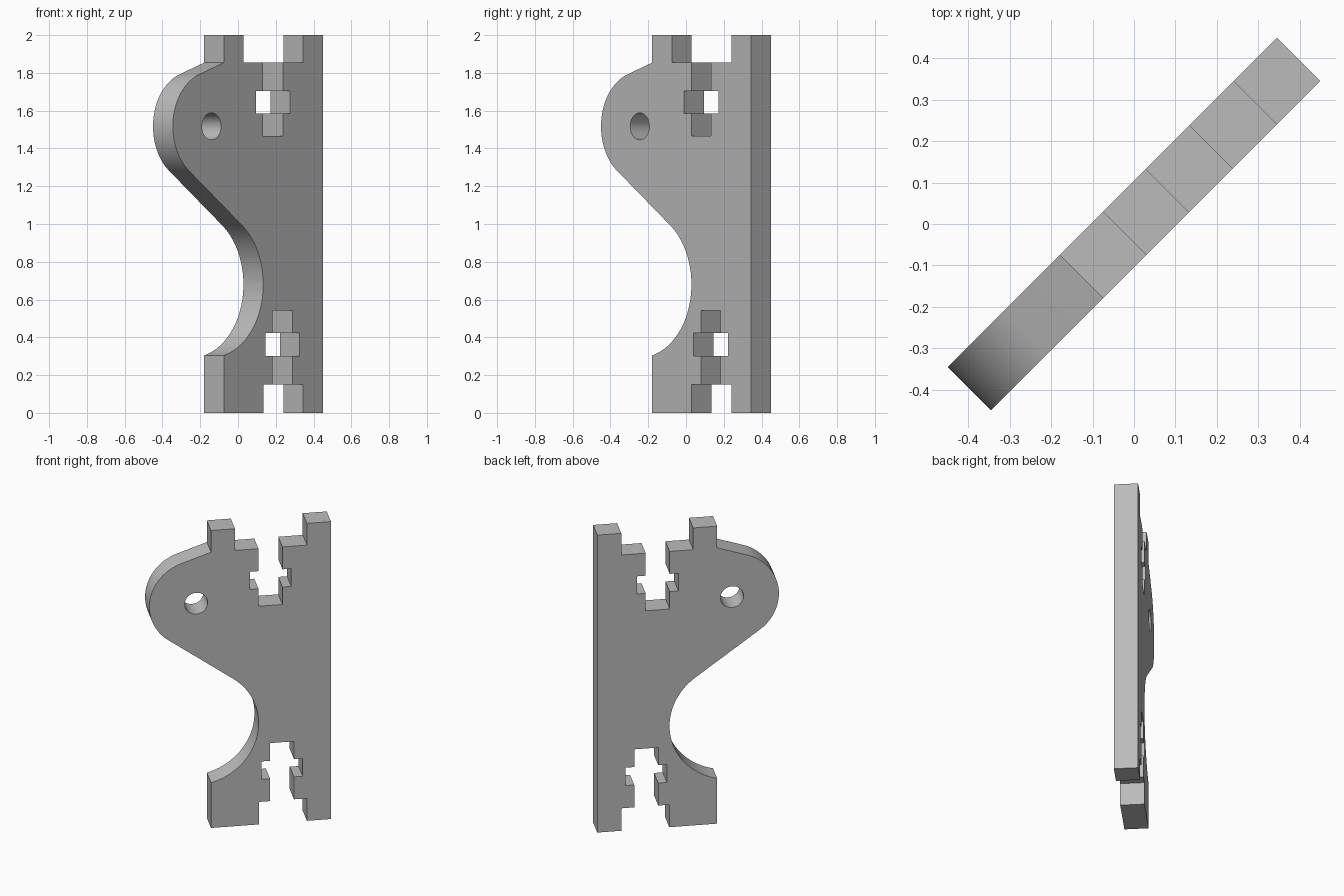
import bpy, bmesh
from math import radians, pi, cos, sin
from mathutils import Matrix

cube = bpy.data.objects.get("Cube")
if cube:
    bpy.data.objects.remove(cube, do_unlink=True)

grey = bpy.data.materials.new("plain grey")
grey.use_nodes = True
grey.diffuse_color = (0.5, 0.5, 0.5, 1)
grey.node_tree.nodes["Principled BSDF"].inputs["Base Color"].default_value = (0.5, 0.5, 0.5, 1)

THICK = 0.1485          # plate thickness, also the slot and tooth width
HALF = THICK / 2
EDGE = 0.562            # half the plate's length
LEFT = -0.180           # outer side of the foot and the top tooth
HOLE = (-0.272, 1.517)  # centre of the bolt hole and the round lobe
BITE = (-0.272, 0.68)   # centre of the round cut-out


def arc(centre, radius, start, end, steps=32):
    """Points along an arc, angles in degrees."""
    angles = [radians(start + (end - start) * i / steps) for i in range(steps + 1)]
    return [(centre[0] + radius * cos(a), centre[1] + radius * sin(a)) for a in angles]


def t_slot(centre, mouth, nut_near, nut_far, end):
    """Cross-shaped bolt slot, listed from its left mouth round to its right mouth."""
    nut = 0.128
    left = [(-HALF, mouth), (-HALF, nut_near), (-nut, nut_near),
            (-nut, nut_far), (-HALF, nut_far), (-HALF, end)]
    right = [(-u, z) for u, z in reversed(left)]
    return [(centre + u, z) for u, z in left + right]


def prism(name, outline, half):
    """Extrude a closed outline across the plate's thickness."""
    bm = bmesh.new()
    face = bm.faces.new([bm.verts.new((u, -half, z)) for u, z in outline])
    extruded = bmesh.ops.extrude_face_region(bm, geom=[face])["geom"]
    verts = [v for v in extruded if isinstance(v, bmesh.types.BMVert)]
    bmesh.ops.translate(bm, verts=verts, vec=(0, 2 * half, 0))
    bmesh.ops.recalc_face_normals(bm, faces=bm.faces)
    # the plate stands diagonally
    bmesh.ops.transform(bm, matrix=Matrix.Rotation(pi / 4, 4, 'Z'), verts=bm.verts)
    mesh = bpy.data.meshes.new(name)
    bm.to_mesh(mesh)
    bm.free()
    mesh.materials.append(grey)
    obj = bpy.data.objects.new(name, mesh)
    bpy.context.collection.objects.link(obj)
    return obj


# Plate outline: foot, lower slot, straight edge, upper teeth and slot, lobe, cut-out
inner = EDGE - THICK
foot_in = inner - 2 * THICK
tooth_in = LEFT + THICK
outline = [(LEFT, 0), (foot_in, 0), (foot_in, 0.151)]
outline += t_slot(0.259, 0.151, 0.302, 0.422, 0.541)
outline += [(inner, 0.151), (inner, 0), (EDGE, 0), (EDGE, 2), (inner, 2), (inner, 1.854)]
outline += reversed(t_slot(0.188, 1.854, 1.703, 1.584, 1.467))
outline += [(tooth_in, 1.854), (tooth_in, 2), (LEFT, 2), (LEFT, 1.854)]
outline += arc(HOLE, 0.29, 108.5, 233.9)
outline += arc(BITE, 0.387, 53.9, -76.2)
plate = prism("bracket_plate", outline, HALF)

# Bolt hole
cutter = prism("hole_cutter", arc(HOLE, 0.0715, 0, 348.75, 31), THICK)
cutter.hide_render = True
cutter.hide_viewport = True
hole = plate.modifiers.new("bolt hole", 'BOOLEAN')
hole.operation = 'DIFFERENCE'
hole.solver = 'EXACT'
hole.object = cutter
bpy.context.view_layer.objects.active = plate
plate.select_set(True)
bpy.ops.object.modifier_apply(modifier=hole.name)
bpy.data.objects.remove(cutter, do_unlink=True)
bpy.ops.object.shade_smooth_by_angle(angle=radians(30))
